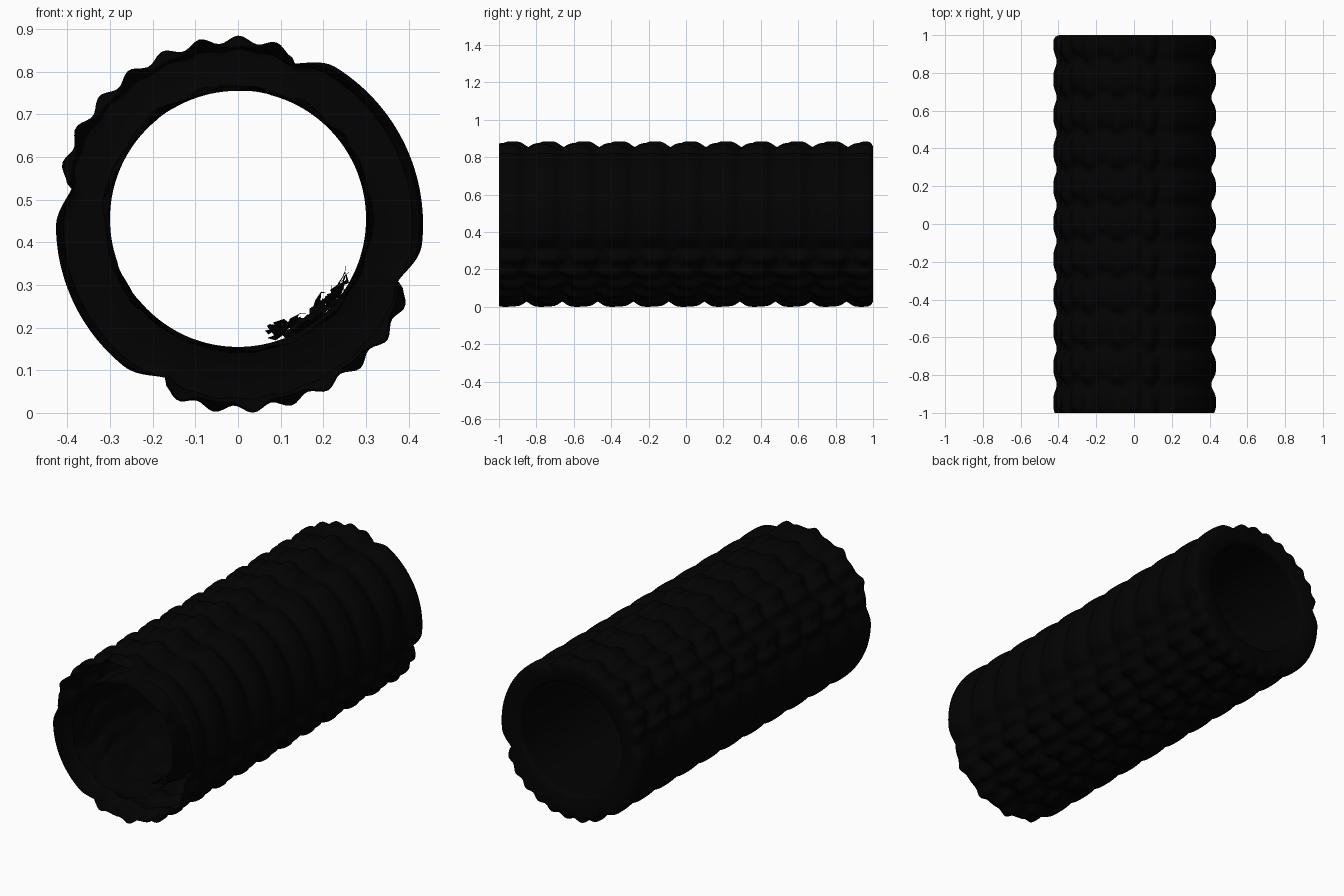
import bpy, bmesh, math, random
from mathutils import Vector, noise

if "Cube" in bpy.data.objects:
    bpy.data.objects.remove(bpy.data.objects["Cube"])

random.seed(3)
AXIS_Z, NT, NY = 0.442, 240, 200
PITCH = 0.19
BORE_Z = AXIS_Z + 0.013

mat = bpy.data.materials.new("black_foam")
mat.diffuse_color = (0.0006, 0.0006, 0.0006, 1)
mat.use_nodes = True
mat.node_tree.nodes["Principled BSDF"].inputs["Base Color"].default_value = mat.diffuse_color


def outer_radius(deg, y):
    """Four sectors: plain ring ribs alternate with rows of small knobs."""
    s = (deg + 20) % 360
    for start, end, knobs in ((0, 92, False), (92, 187, True),
                              (187, 265, False), (265, 360, True)):
        if start <= s < end:
            break
    t = (s - start) / (end - start)
    edge = math.sin(min(1, min(t, 1 - t) * (end - start) / 14) * math.pi / 2) ** 1.5
    # knob rows step back and forth a little along the axis
    shift = 0.10 * math.sin(math.pi * t * 8) if knobs else 0
    v = (y - 0.10) / PITCH + shift
    rib = math.sin(math.pi * v) ** 2
    rib = rib * (2 - rib)
    if knobs:
        bump = math.sin(math.pi * t * 8) ** 2
        return 0.392 + edge * 0.013 + 0.020 * rib + 0.018 * bump * (0.3 + 0.7 * rib)
    top = 0.025 if start == 0 else 0.018
    return 0.398 + edge * (0.011 + top * rib)


def inner_radius(deg, y):
    """Clean bore at the back, rough towards the front."""
    rough = max(0, min(1, (0.1 - y) / 0.6))
    a = math.radians(deg)
    n = noise.noise(Vector((4 * math.cos(a), 8 * y, 4 * math.sin(a))))
    return 0.304 + 0.025 * rough * max(-0.15, n)


def ring(bm, y, radius, cz):
    verts = []
    for i in range(NT):
        a = 2 * math.pi * i / NT
        r = radius(360 * i / NT, y)
        verts.append(bm.verts.new((r * math.cos(a), y, cz + r * math.sin(a))))
    return verts


def bridge(bm, a, b):
    for i in range(NT):
        j = (i + 1) % NT
        bm.faces.new((a[i], a[j], b[j], b[i]))


def finish(bm, name, angle):
    bmesh.ops.recalc_face_normals(bm, faces=bm.faces)
    me = bpy.data.meshes.new(name)
    bm.to_mesh(me)
    bm.free()
    ob = bpy.data.objects.new(name, me)
    bpy.context.collection.objects.link(ob)
    me.materials.append(mat)
    bpy.ops.object.select_all(action='DESELECT')
    ob.select_set(True)
    bpy.context.view_layer.objects.active = ob
    bpy.ops.object.shade_smooth_by_angle(angle=math.radians(angle))
    return ob


# Roller sleeve: textured outside, rounded back rim, bore, open cut front
bm = bmesh.new()
rings = []
FILLET = 0.035
for k in range(NY + 1):
    y = -1 + (2 - FILLET) * k / NY
    rings.append(ring(bm, y, outer_radius, AXIS_Z))
for k in range(1, 7):
    a = k / 6 * math.pi / 2
    drop = FILLET * (1 - math.cos(a))
    y = 1 - FILLET + FILLET * math.sin(a)
    rings.append(ring(bm, y, lambda d, yy: outer_radius(d, min(yy, 0.965)) - drop, AXIS_Z))
for k in range(1, 5):
    a = k / 4 * math.pi / 2
    grow = 0.02 * (1 - math.sin(a))
    y = 1 - 0.02 * (1 - math.cos(a))
    rings.append(ring(bm, y, lambda d, yy: 0.304 + grow, BORE_Z))
for k in range(1, 91):
    y = 0.98 - 1.98 * k / 90
    rings.append(ring(bm, y, inner_radius, BORE_Z))
for a, b in zip(rings, rings[1:]):
    bridge(bm, a, b)
finish(bm, "roller_sleeve", 80)

# Torn flakes clinging to the lower front part of the bore
bm = bmesh.new()
for k in range(34):
    a = math.radians(random.uniform(-72, -25))
    y = random.uniform(-0.95, -0.3)
    r = random.uniform(0.27, 0.305)
    c = Vector((r * math.cos(a), y, BORE_Z + r * math.sin(a)))
    tangent = Vector((-math.sin(a), 0, math.cos(a)))
    radial = Vector((math.cos(a), 0, math.sin(a)))
    verts = []
    for j in range(6):
        b = j * math.pi / 3
        s = random.uniform(0.015, 0.04)
        verts.append(bm.verts.new(c + tangent * s * math.cos(b)
                                  + Vector((0, 1.5 * s * math.sin(b), 0))
                                  + radial * random.uniform(-0.015, 0.015)))
    bm.faces.new(verts)
finish(bm, "bore_flakes", 20)
